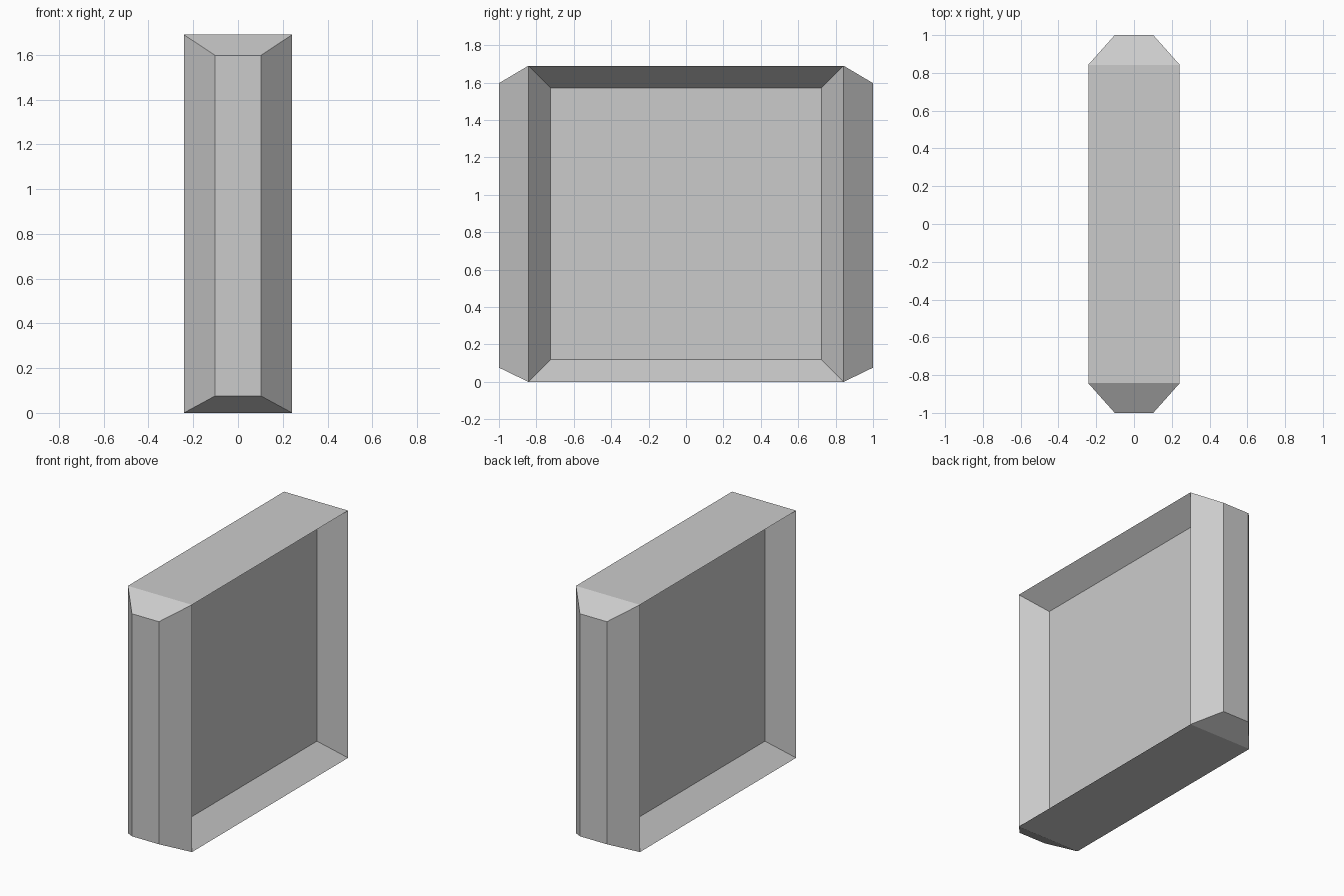
import bpy, bmesh
from mathutils import Vector

if "Cube" in bpy.data.objects:
    bpy.data.objects.remove(bpy.data.objects["Cube"])

HX, HY, H = 0.242, 0.843, 1.69   # core half width, half length, height

# Core block
bm = bmesh.new()
bmesh.ops.create_cube(bm, size=1)
for v in bm.verts:
    v.co = Vector((v.co.x * 2 * HX, v.co.y * 2 * HY, (v.co.z + 0.5) * H))


def faces_along(axis):
    return [f for f in bm.faces if abs(f.normal[axis]) > 0.9]


bm.normal_update()
sides, ends = faces_along(0), faces_along(1)

# Recessed panels with sloped rims on both broad sides
bmesh.ops.inset_individual(bm, faces=sides, thickness=0.168, depth=0)
for f in sides:
    for v in f.verts:
        v.co.x = 0.09 if v.co.x > 0 else -0.09

# Tapered caps on both narrow ends
bmesh.ops.inset_individual(bm, faces=ends, thickness=0.08, depth=0)
for f in ends:
    for v in f.verts:
        v.co = Vector((0.102 if v.co.x > 0 else -0.102,
                       1.0 if v.co.y > 0 else -1.0,
                       1.597 if v.co.z > H / 2 else 0.076))

bmesh.ops.recalc_face_normals(bm, faces=bm.faces)
mesh = bpy.data.meshes.new("panelled_block")
bm.to_mesh(mesh)
bm.free()
bpy.context.collection.objects.link(bpy.data.objects.new("panelled_block", mesh))
